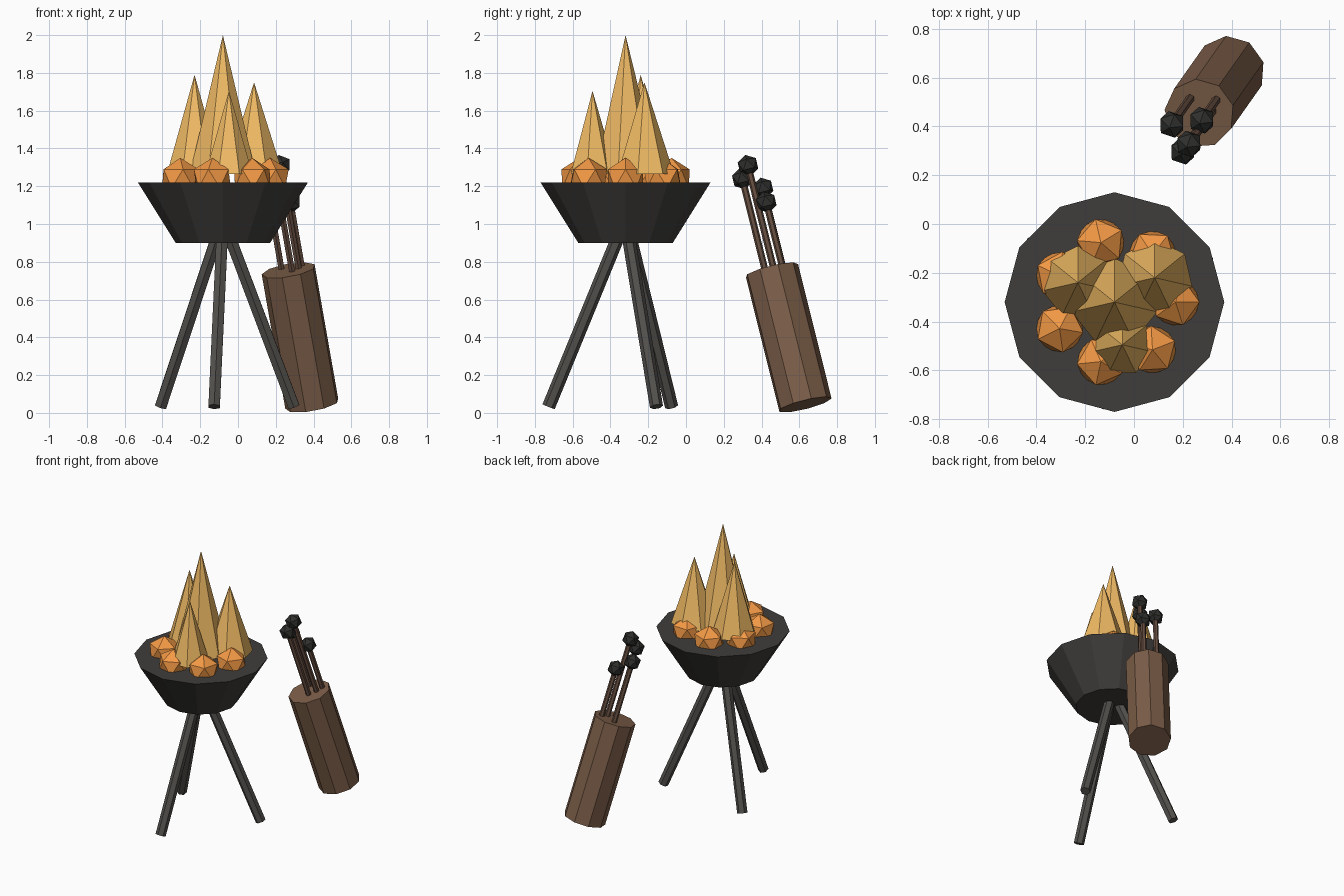
import bpy, bmesh
from math import sin, cos, radians, tau
from mathutils import Vector, Matrix

if "Cube" in bpy.data.objects:
    bpy.data.objects.remove(bpy.data.objects["Cube"])


def material(name, rgb):
    m = bpy.data.materials.new(name)
    m.diffuse_color = (*rgb, 1)
    m.use_nodes = True
    m.node_tree.nodes["Principled BSDF"].inputs["Base Color"].default_value = m.diffuse_color
    return m


IRON = material("iron", (0.05, 0.047, 0.043))
STEEL = material("leg_iron", (0.085, 0.08, 0.073))
FLAME = material("flame", (0.88, 0.5, 0.13))
EMBER = material("ember", (0.9, 0.32, 0.06))
LEATHER = material("leather", (0.2, 0.11, 0.065))
WOOD = material("wood", (0.13, 0.075, 0.05))
PITCH = material("pitch", (0.028, 0.028, 0.026))


def finish(bm, name, mat):
    me = bpy.data.meshes.new(name)
    bm.to_mesh(me)
    bm.free()
    me.materials.append(mat)
    ob = bpy.data.objects.new(name, me)
    bpy.context.collection.objects.link(ob)
    return ob


def tube(name, a, b, r1, r2, sides, mat, twist=0):
    """Capped cone or cylinder running from a to b."""
    a, b = Vector(a), Vector(b)
    d = b - a
    rot = Vector((0, 0, 1)).rotation_difference(d).to_matrix().to_4x4()
    m = Matrix.Translation((a + b) / 2) @ rot @ Matrix.Rotation(radians(twist), 4, 'Z')
    bm = bmesh.new()
    bmesh.ops.create_cone(bm, cap_ends=True, segments=sides, radius1=r1,
                          radius2=r2, depth=d.length, matrix=m)
    if r2 == 0:
        bmesh.ops.remove_doubles(bm, verts=bm.verts, dist=1e-5)
    return finish(bm, name, mat)


def lump(name, centre, r, mat, rot=None):
    m = Matrix.Translation(centre) @ (rot or Matrix())
    bm = bmesh.new()
    bmesh.ops.create_icosphere(bm, subdivisions=1, radius=r, matrix=m)
    return finish(bm, name, mat)


def around(angle, r, z):
    """Point on a circle about the brazier axis."""
    t = radians(angle)
    return Vector((CX + r * cos(t), CY + r * sin(t), z))


# Brazier bowl
CX, CY = -0.08, -0.32
tube("bowl", (CX, CY, 0.90), (CX, CY, 1.22), 0.25, 0.45, 12, IRON)

# Tripod legs
for i in range(3):
    ang = 23.5 + 120 * i
    tube(f"leg_{i + 1}", around(ang, 0.41, 0.033), around(ang, 0.04, 0.93),
         0.035, 0.035, 6, STEEL)

# Ring of embers
for i in range(7):
    lump(f"ember_{i + 1}", around(i * 360 / 7, 0.25, 1.24), 0.11, EMBER,
         Matrix.Rotation(i * 0.9, 4, 'Z'))

# Flames: x, y, tip height, base radius
for i, (x, y, tip, r) in enumerate([(CX, CY, 2.0, 0.18), (-0.23, -0.24, 1.79, 0.15),
                                    (0.085, -0.22, 1.75, 0.157), (-0.048, -0.495, 1.705, 0.128)]):
    tube(f"flame_{i + 1}", (x, y, 1.265), (x, y, tip), r, 0, 7, FLAME)

# Leaning torch holder
low, high = Vector((0.393, 0.63, 0.044)), Vector((0.268, 0.453, 0.755))
tube("torch_holder", low, high, 0.145, 0.145, 9, LEATHER, 5)

# Spare torches standing in the holder
axis = (high - low).normalized()
lean = Vector((0, 0, 1)).rotation_difference(axis).to_matrix().to_4x4()
for i, p in enumerate([(0.155, 0.408, 1.19), (0.278, 0.425, 1.115),
                       (0.225, 0.328, 1.31), (0.20, 0.298, 1.24)]):
    head = Vector(p)
    foot = head - axis * (p[2] - 0.6) / axis.z
    tube(f"torch_shaft_{i + 1}", foot, head, 0.018, 0.018, 6, WOOD)
    lump(f"torch_head_{i + 1}", head, 0.058, PITCH, lean)
